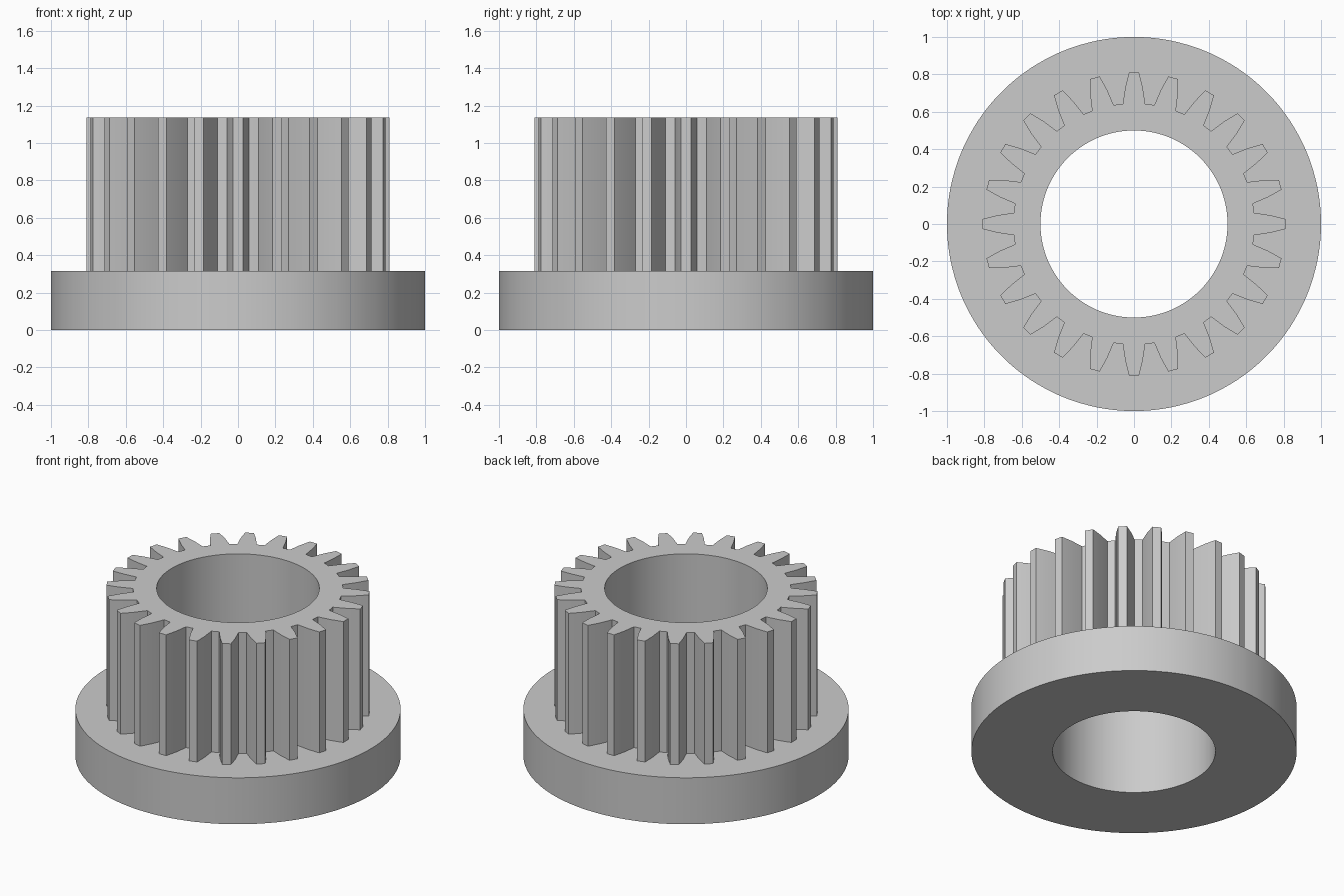
import bpy, bmesh
from math import radians, cos, sin

cube = bpy.data.objects.get("Cube")
if cube:
    bpy.data.objects.remove(cube, do_unlink=True)

TEETH = 24
BORE, FLANGE, ROOT, FLANK, TIP = 0.5, 1.0, 0.645, 0.73, 0.81
FLANGE_TOP, TOP = 0.315, 1.135

# One tooth: angle from its centre in degrees, and radius
tooth = [(-7.5, ROOT), (-5.3, ROOT), (-3.7, FLANK), (-1.9, TIP),
         (1.9, TIP), (3.7, FLANK), (5.3, ROOT)]
gear = [(radians(i * 360 / TEETH + a), r) for i in range(TEETH) for a, r in tooth]


def circle(radius):
    return [(a, radius) for a, _ in gear]


bm = bmesh.new()


def add_loop(outline, z):
    return [bm.verts.new((r * cos(a), r * sin(a), z)) for a, r in outline]


# Loops around the whole section: bore, flange, toothed hub, back to the bore
loops = [
    add_loop(circle(BORE), 0),
    add_loop(circle(FLANGE), 0),
    add_loop(circle(FLANGE), FLANGE_TOP),
    add_loop(gear, FLANGE_TOP),
    add_loop(gear, TOP),
    add_loop(circle(BORE), TOP),
]
count = len(gear)
for k, lower in enumerate(loops):
    upper = loops[(k + 1) % len(loops)]
    for i in range(count):
        j = (i + 1) % count
        bm.faces.new((lower[i], lower[j], upper[j], upper[i]))
bmesh.ops.recalc_face_normals(bm, faces=bm.faces[:])

mesh = bpy.data.meshes.new("flanged_gear")
bm.to_mesh(mesh)
bm.free()
hub = bpy.data.objects.new("flanged_gear", mesh)
bpy.context.collection.objects.link(hub)

# Plain grey metal
grey = bpy.data.materials.new("grey")
grey.use_nodes = True
colour = (0.6, 0.6, 0.6, 1)
grey.diffuse_color = colour
grey.node_tree.nodes["Principled BSDF"].inputs["Base Color"].default_value = colour
mesh.materials.append(grey)

# Smooth round walls, sharp tooth edges
bpy.ops.object.select_all(action='DESELECT')
hub.select_set(True)
bpy.context.view_layer.objects.active = hub
bpy.ops.object.shade_smooth_by_angle(angle=radians(20))
